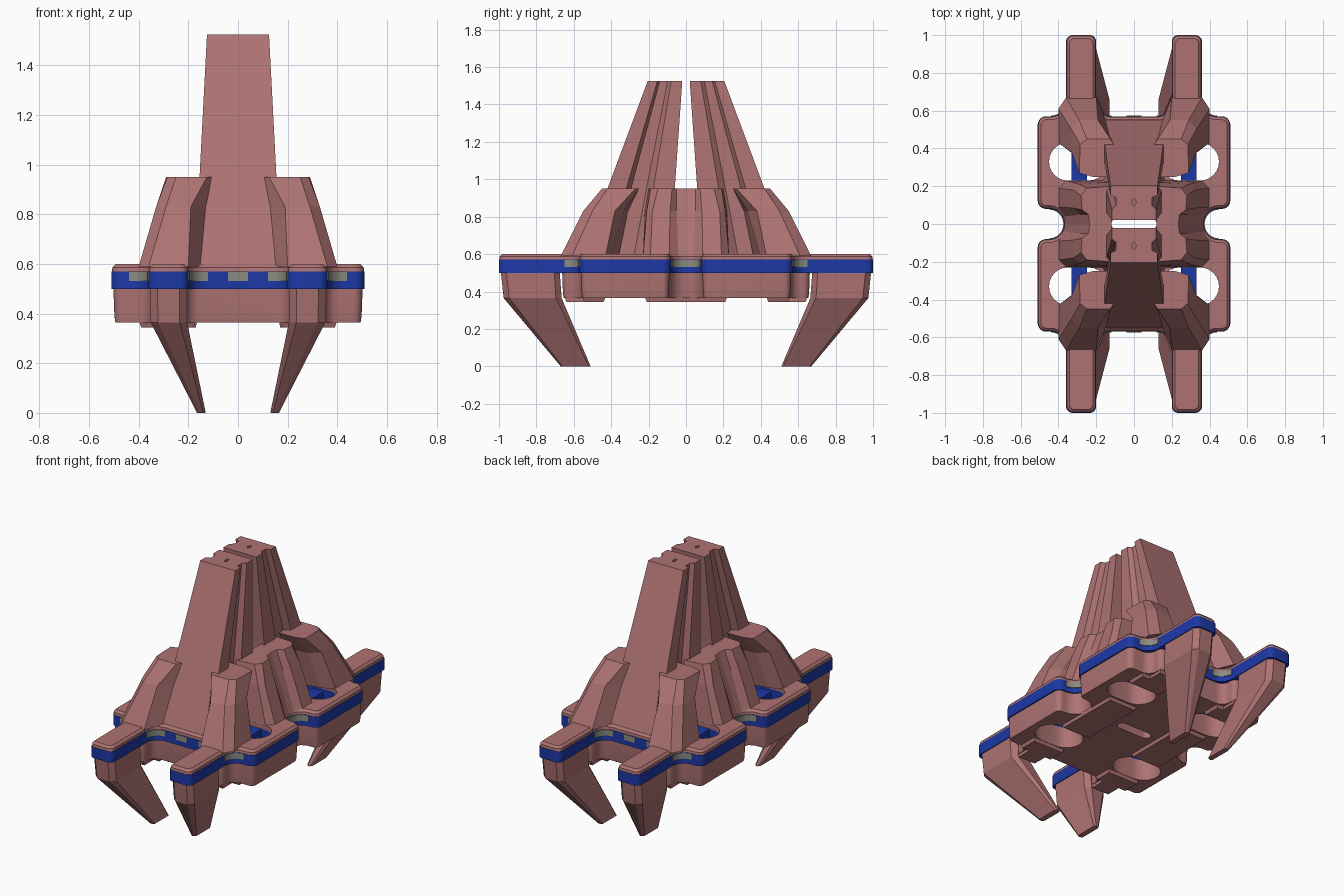
import bpy, bmesh, math

if "Cube" in bpy.data.objects:
    bpy.data.objects.remove(bpy.data.objects["Cube"])


def material(name, rgb):
    m = bpy.data.materials.new(name)
    m.diffuse_color = (*rgb, 1)
    m.use_nodes = True
    m.node_tree.nodes["Principled BSDF"].inputs["Base Color"].default_value = m.diffuse_color
    return m


RED = material("dusty_red", (0.42, 0.17, 0.17))
BLUE = material("blue", (0.012, 0.04, 0.38))
GREY = material("warm_grey", (0.26, 0.26, 0.22))


def build(name, parts, mat=None, mirror="XY"):
    """Each part is a list of (z, outline); sections are lofted, capped and mirrored."""
    bm = bmesh.new()
    for sx in ((1, -1) if "X" in mirror else (1,)):
        for sy in ((1, -1) if "Y" in mirror else (1,)):
            for sections in parts:
                rings = [[bm.verts.new((x * sx, y * sy, z)) for x, y in pts] for z, pts in sections]
                n = len(rings[0])
                for lo, hi in zip(rings, rings[1:]):
                    for i in range(n):
                        j = (i + 1) % n
                        bm.faces.new((lo[i], lo[j], hi[j], hi[i]))
                bm.faces.new(rings[0])
                bm.faces.new(rings[-1])
    bmesh.ops.recalc_face_normals(bm, faces=bm.faces[:])
    me = bpy.data.meshes.new(name)
    bm.to_mesh(me)
    bm.free()
    ob = bpy.data.objects.new(name, me)
    bpy.context.collection.objects.link(ob)
    if mat:
        me.materials.append(mat)
    return ob


def cut(ob, cutters):
    for c in cutters:
        mod = ob.modifiers.new("cut", "BOOLEAN")
        mod.object, mod.operation, mod.solver = c, "DIFFERENCE", "EXACT"
    dg = bpy.context.evaluated_depsgraph_get()
    me = bpy.data.meshes.new_from_object(ob.evaluated_get(dg))
    ob.modifiers.clear()
    ob.data = me


def smooth(ob):
    bpy.ops.object.select_all(action="DESELECT")
    ob.select_set(True)
    bpy.context.view_layer.objects.active = ob
    bpy.ops.object.shade_smooth_by_angle(angle=math.radians(25))


def rect(x0, x1, y0, y1, c=0.0):
    if not c:
        return [(x0, y0), (x1, y0), (x1, y1), (x0, y1)]
    return [(x0 + c, y0), (x1 - c, y0), (x1, y0 + c), (x1, y1 - c),
            (x1 - c, y1), (x0 + c, y1), (x0, y1 - c), (x0, y0 + c)]


def box(x0, x1, y0, y1, z0, z1):
    return [(z0, rect(x0, x1, y0, y1)), (z1, rect(x0, x1, y0, y1))]


def outline(d=0.0, end=1.0, fillet=0.08):
    """Full hull outline inset by d, with rounded corners."""
    f, r = fillet + d, 0.045 - d
    y = 0.57 - d
    q = [(0, y, 0), (0.2 + d, y, f), (0.2 + d, end - d, min(r, 0.035)),
         (0.36 - d, end - d, min(r, 0.035)), (0.36 - d, y, f), (0.51 - d, y, r),
         (0.51 - d, 0.08 + d, r), (0.37 - d, 0.08 + d, 0.08 + d), (0.37 - d, 0, 0)]
    pts = []
    for p, c, n in zip(q, q[1:], q[2:]):
        a, b = [((o[0] > c[0] + 1e-6) - (o[0] < c[0] - 1e-6),
                 (o[1] > c[1] + 1e-6) - (o[1] < c[1] - 1e-6)) for o in (p, n)]
        r = c[2]
        for i in range(9):
            t = math.pi / 2 * i / 8
            s, k = 1 - math.sin(t), 1 - math.cos(t)
            pts.append((c[0] + r * (a[0] * s + b[0] * k), c[1] + r * (a[1] * s + b[1] * k)))
    pts[-1] = (pts[-1][0], 0)
    right = pts + [(x, -y) for x, y in pts[-2::-1]]
    return right + [(-x, y) for x, y in right[::-1]]


def stadium(x0, x1, y, r):
    pts = []
    for x, start in ((x1, -90), (x0, 90)):
        for i in range(13):
            t = math.radians(start + 15 * i)
            pts.append((x + r * math.cos(t), y + r * math.sin(t)))
    return pts


def arc_wall(cx, cy, r, a0, a1):
    ang = [math.radians(a0 + (a1 - a0) * i / 8) for i in range(9)]
    inner = [(cx + (r - 0.004) * math.cos(t), cy + (r - 0.004) * math.sin(t)) for t in ang]
    outer = [(cx + (r + 0.01) * math.cos(t), cy + (r + 0.01) * math.sin(t)) for t in ang]
    ring = inner + outer[::-1]
    return [(0.532, ring), (0.569, ring)]


# Cutters for the four hull openings, the centre slot and the tower top holes
hole = stadium(0.24, 0.35, 0.33, 0.1)
openings = build("opening_cutter", [[(0.2, hole), (0.7, hole)]])
slot = stadium(-0.09, 0.09, 0, 0.03)
centre = build("slot_cutter", [[(0.2, slot), (0.7, slot)]], mirror="")

# Hull: lower body, blue band, top plate
lower = build("lower_hull", [[(0.365, outline(0.016, 0.67, 0.045)), (0.39, outline(0.012, 0.67, 0.045)),
                              (0.50, outline(0.008, 0.67, 0.045))]], RED, "")
band = build("hull_band", [[(0.50, outline()), (0.57, outline())]], BLUE, "")
deck = build("top_deck", [[(0.57, outline(0.002)), (0.586, outline(0.004)), (0.60, outline(0.018))]], RED, "")
for part in (lower, band, deck):
    cut(part, (openings, centre))
    smooth(part)

# Blue blocks seen inside the openings
build("opening_blocks", [box(0.25, 0.33, 0.225, 0.40, 0.50, 0.57)], BLUE)

# Grey inlays round the fillets and along the ends
smooth(build("grey_inlays", [arc_wall(0.12, 0.65, 0.08, 270, 360), arc_wall(0.44, 0.65, 0.08, 180, 270),
                             arc_wall(0.45, 0, 0.08, 90, 180),
                             box(0, 0.04, 0.55, 0.574, 0.532, 0.569)], GREY))

# Raised pads under the hull
build("underside_pads", [[(0.345, rect(0.17, 0.36, 0.0, 0.21)), (0.37, rect(0.165, 0.365, 0.0, 0.22))],
                         [(0.345, rect(0.18, 0.39, 0.44, 0.545)), (0.37, rect(0.17, 0.4, 0.43, 0.555))],
                         [(0.345, rect(0.22, 0.34, 0.54, 0.64)), (0.37, rect(0.22, 0.34, 0.54, 0.65))]], RED)

# Four splayed legs leaning inward
build("landing_legs", [[(0.0, rect(0.13, 0.165, 0.51, 0.67, 0.01)),
                        (0.365, rect(0.205, 0.352, 0.665, 0.975, 0.03)),
                        (0.505, rect(0.205, 0.355, 0.675, 0.99, 0.03))]], RED)


# Twin towers with grooved flanks
def tower_section(w, y0, y1):
    flank = [(1, 1), (1, 0.72), (0.76, 0.65), (0.76, 0.42), (0.94, 0.32), (0.94, 0)]
    side = [(w * u, y0 + (y1 - y0) * v) for u, v in flank]
    return side + [(-x, y) for x, y in side[::-1]]


towers = build("twin_towers", [[(0.58, tower_section(0.18, 0.08, 0.557)),
                                (0.95, tower_section(0.155, 0.06, 0.42)),
                                (1.525, tower_section(0.125, 0.02, 0.205))]], RED, "Y")
pin = [(0.01 * math.cos(i * math.pi / 6), 0.115 + 0.02 * math.sin(i * math.pi / 6)) for i in range(12)]
pins = build("pin_hole_cutter", [[(1.45, pin), (1.6, pin)]], mirror="Y")
cut(towers, (pins,))

# Corner buttresses above the prongs
build("corner_buttresses", [[
    (0.59, [(0.20, 0.67), (0.36, 0.67), (0.40, 0.61), (0.40, 0.43), (0.31, 0.40), (0.15, 0.36), (0.15, 0.55)]),
    (0.83, [(0.19, 0.55), (0.29, 0.55), (0.33, 0.50), (0.33, 0.38), (0.27, 0.33), (0.12, 0.31), (0.12, 0.45)]),
    (0.95, [(0.125, 0.45), (0.25, 0.45), (0.285, 0.42), (0.29, 0.27), (0.22, 0.25), (0.1, 0.25), (0.1, 0.41)])]], RED)

# Middle buttresses either side of the waist notch
build("middle_buttresses", [[
    (0.59, [(0.12, 0), (0.365, 0), (0.37, 0.04), (0.40, 0.09), (0.40, 0.19), (0.36, 0.23), (0.12, 0.23)]),
    (0.83, [(0.12, 0), (0.28, 0), (0.285, 0.05), (0.32, 0.085), (0.32, 0.18), (0.29, 0.21), (0.12, 0.22)]),
    (0.95, [(0.12, 0), (0.235, 0), (0.24, 0.05), (0.275, 0.075), (0.28, 0.15), (0.25, 0.19), (0.12, 0.20)])]], RED)

for helper in (openings, centre, pins):
    bpy.data.objects.remove(helper)
